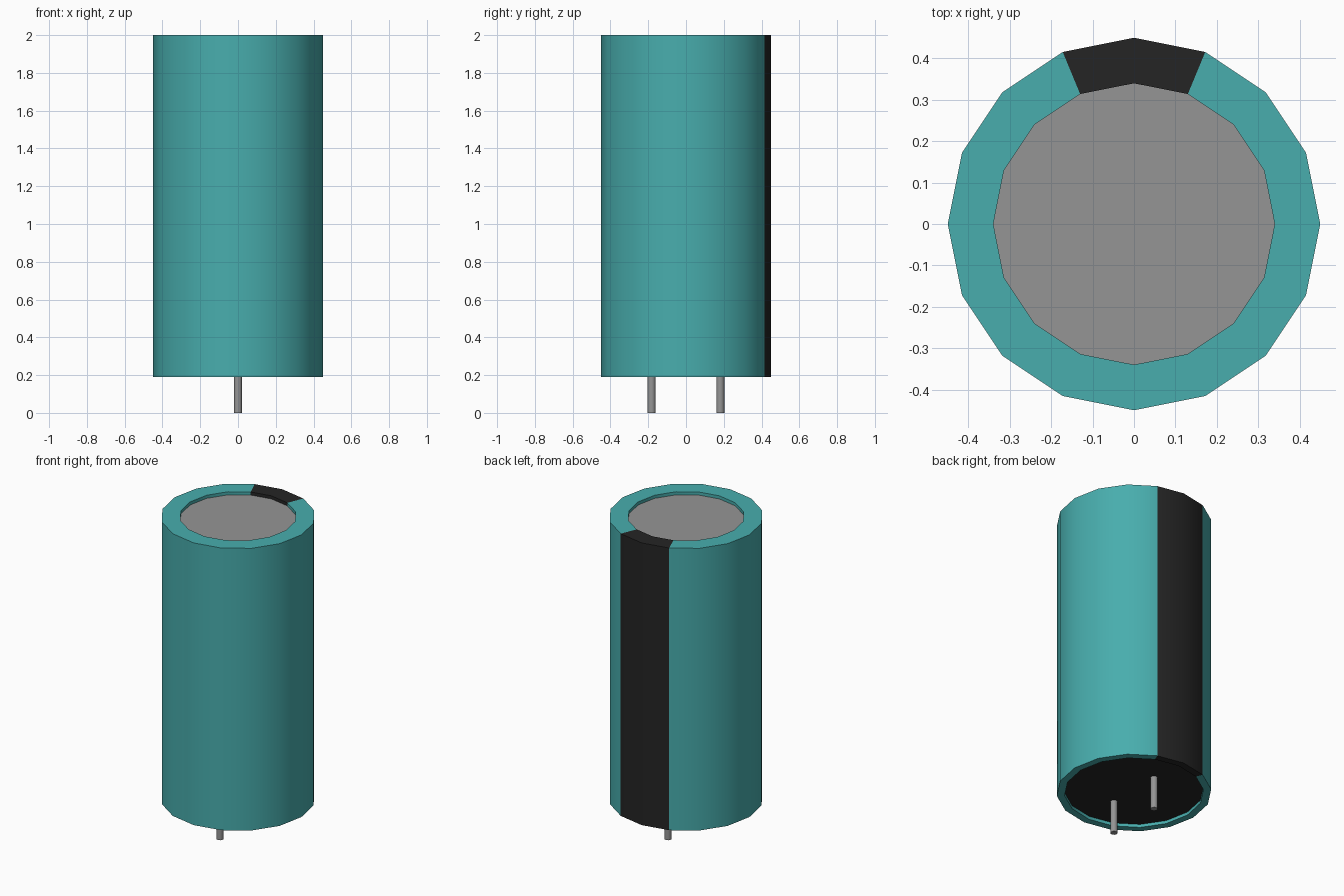
import bpy
import bmesh
import math

cube = bpy.data.objects.get("Cube")
if cube:
    bpy.data.objects.remove(cube, do_unlink=True)

SIDES = 16


def make_material(name, rgb):
    mat = bpy.data.materials.new(name)
    mat.use_nodes = True
    colour = (*rgb, 1.0)
    mat.diffuse_color = colour
    mat.node_tree.nodes["Principled BSDF"].inputs["Base Color"].default_value = colour
    return mat


teal = make_material("teal", (0.065, 0.42, 0.42))
black = make_material("black", (0.018, 0.018, 0.018))
metal = make_material("metal grey", (0.30, 0.30, 0.30))


def finish(name, bm, materials, smooth=True):
    mesh = bpy.data.meshes.new(name)
    bm.to_mesh(mesh)
    bm.free()
    for mat in materials:
        mesh.materials.append(mat)
    obj = bpy.data.objects.new(name, mesh)
    bpy.context.collection.objects.link(obj)
    if smooth:
        bpy.ops.object.select_all(action='DESELECT')
        obj.select_set(True)
        bpy.context.view_layer.objects.active = obj
        bpy.ops.object.shade_smooth_by_angle(angle=math.radians(30))
    return obj


def ring(bm, radius, z, sides=SIDES):
    step = math.tau / sides
    return [bm.verts.new((radius * math.cos(i * step), radius * math.sin(i * step), z))
            for i in range(sides)]


# Sleeve: lathed shell with rims folded in at both ends, dark stripe at the back
profile = [(0.405, 0.21), (0.405, 0.19), (0.45, 0.19),
           (0.45, 2.0), (0.34, 2.0), (0.34, 1.98)]
bm = bmesh.new()
rings = [ring(bm, r, z) for r, z in profile]
for low, high in zip(rings, rings[1:]):
    for i in range(SIDES):
        j = (i + 1) % SIDES
        face = bm.faces.new((low[i], low[j], high[j], high[i]))
        c = face.calc_center_median()
        angle = math.degrees(math.atan2(c.y, c.x))
        face.material_index = 1 if abs(angle - 90) < 22.5 else 0
finish("sleeve", bm, [teal, black])

# End caps, slightly recessed inside the rims
for name, radius, z, mat in (("top_cap", 0.34, 1.98, metal),
                             ("bottom_seal", 0.405, 0.21, black)):
    bm = bmesh.new()
    verts = ring(bm, radius, z)
    bm.faces.new(verts if name == "top_cap" else verts[::-1])
    finish(name, bm, [mat], smooth=False)

# Two wire leads
for name, y in (("front_lead", -0.182), ("back_lead", 0.182)):
    bm = bmesh.new()
    bmesh.ops.create_cone(bm, cap_ends=True, segments=SIDES,
                          radius1=0.021, radius2=0.021, depth=0.22)
    lead = finish(name, bm, [metal])
    lead.location = (0, y, 0.11)
